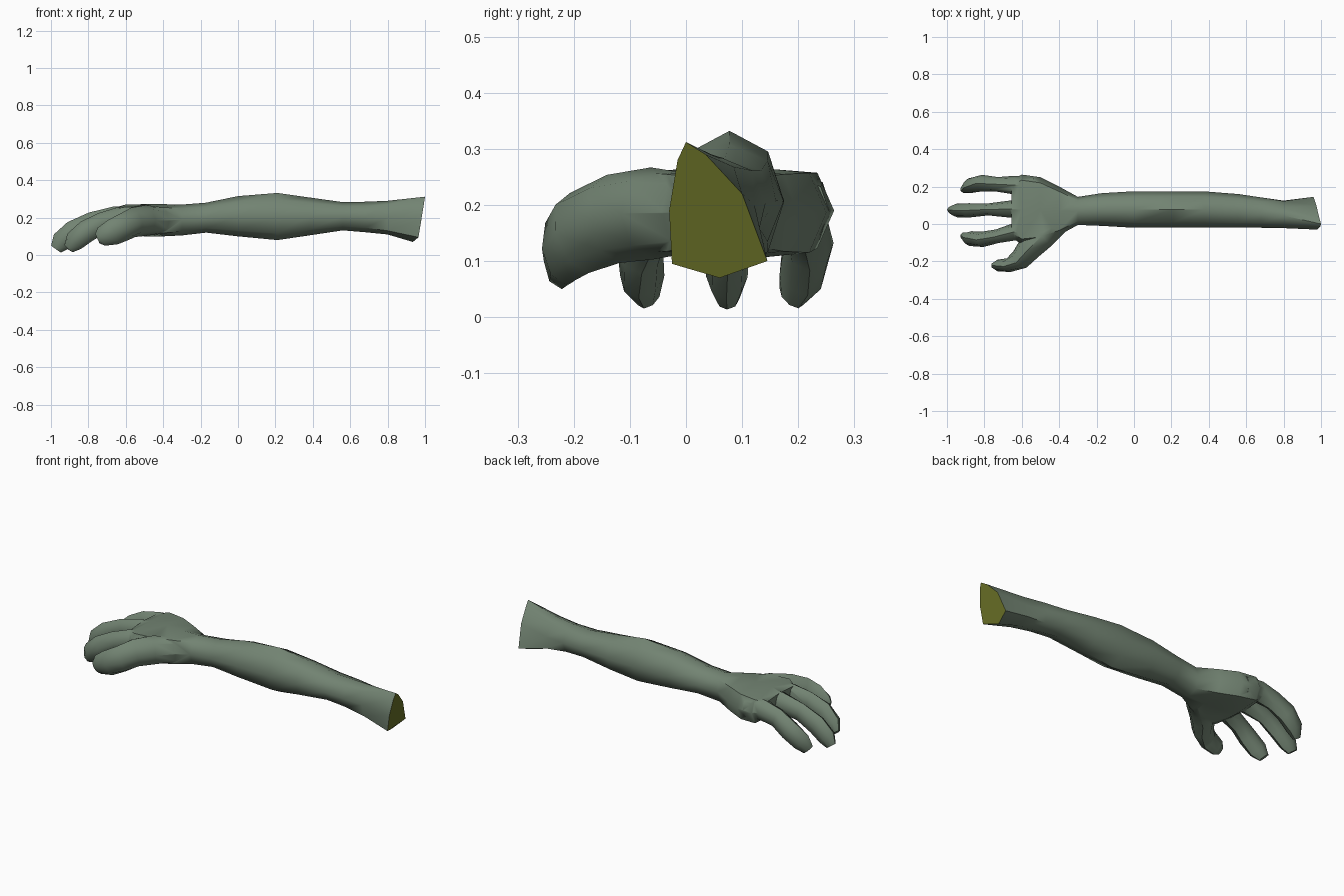
import bpy, bmesh, math
from mathutils import Vector

if "Cube" in bpy.data.objects:
    bpy.data.objects.remove(bpy.data.objects["Cube"])

SIDES = 8


def material(name, rgb):
    m = bpy.data.materials.new(name)
    m.diffuse_color = (*rgb, 1)
    m.use_nodes = True
    m.node_tree.nodes["Principled BSDF"].inputs["Base Color"].default_value = m.diffuse_color
    return m


skin = material("skin", (0.17, 0.23, 0.17))
cut = material("cut_end", (0.14, 0.16, 0.02))


def loft(name, rings, cap_index=0):
    """Skin a list of closed rings; the last cap can use its own material."""
    bm = bmesh.new()
    vs = [[bm.verts.new(p) for p in r] for r in rings]
    for a, b in zip(vs, vs[1:]):
        for i in range(SIDES):
            j = (i + 1) % SIDES
            bm.faces.new((a[i], a[j], b[j], b[i]))
    bm.faces.new(vs[0])
    bm.faces.new(vs[-1]).material_index = cap_index
    bmesh.ops.recalc_face_normals(bm, faces=bm.faces)
    me = bpy.data.meshes.new(name)
    bm.to_mesh(me)
    bm.free()
    me.materials.append(skin)
    me.materials.append(cut)
    ob = bpy.data.objects.new(name, me)
    bpy.context.collection.objects.link(ob)
    return ob


def spow(v, p):
    return math.copysign(abs(v) ** p, v) if abs(v) > 1e-6 else 0.0


def section(x, y0, y1, z0, z1, p=1.0):
    """Upright oval ring fitted to a y and z range; lower p is boxier."""
    out = []
    for i in range(SIDES):
        a = 2 * math.pi * i / SIDES
        out.append((x, (y0 + y1) / 2 + (y1 - y0) / 2 * spow(math.sin(a), p),
                    (z0 + z1) / 2 + (z1 - z0) / 2 * spow(math.cos(a), p)))
    return out


def digit(name, path):
    """Tube along a path of (x, y, z, half width, half height)."""
    pts = [Vector(p[:3]) for p in path]
    rings = []
    for i, p in enumerate(path):
        t = (pts[min(i + 1, len(pts) - 1)] - pts[max(i - 1, 0)]).normalized()
        side = t.cross(Vector((0, 0, 1))).normalized()
        up = side.cross(t)
        rings.append([pts[i] + side * p[3] * math.sin(2 * math.pi * k / SIDES)
                      + up * p[4] * math.cos(2 * math.pi * k / SIDES)
                      for k in range(SIDES)])
    return loft(name, rings)


# Palm, wrist and forearm, ending in a slanted cut
end = [(1.0, 0, .312), (.99, .035, .29), (.975, .10, .22), (.96, .145, .10),
       (.935, .06, .07), (.965, -.025, .095), (.98, -.03, .19), (.995, -.015, .28)]
near_end = [(.80, .045, .29), (.80, .085, .268), (.80, .122, .20), (.80, .125, .135),
            (.80, .06, .11), (.80, -.005, .13), (.80, -.022, .20), (.80, -.005, .27)]
arm = loft("arm", [
    section(-.655, -.07, .235, .15, .255, .5),
    section(-.60, -.11, .264, .11, .27, .5),
    section(-.50, -.10, .25, .10, .272, .55),
    section(-.40, -.06, .20, .10, .272, .65),
    section(-.30, -.005, .145, .105, .27, .85),
    section(-.17, -.01, .165, .12, .28),
    section(0, -.02, .175, .10, .315),
    section(.21, -.02, .175, .08, .332),
    section(.38, -.02, .174, .105, .308),
    section(.56, -.02, .16, .132, .283),
    section(.68, -.02, .142, .122, .285),
    near_end, end], cap_index=1)

# Three fingers and a thumb
digits = [
    digit("outer_finger", [
        (-.54, .205, .19, .05, .06), (-.64, .208, .198, .05, .06),
        (-.73, .212, .178, .039, .058), (-.81, .219, .132, .044, .06),
        (-.875, .205, .078, .040, .055), (-.905, .188, .036, .02, .032)]),
    digit("middle_finger", [
        (-.54, .075, .19, .05, .06), (-.66, .08, .20, .046, .06),
        (-.78, .078, .175, .032, .055), (-.88, .073, .125, .038, .06),
        (-.945, .073, .072, .037, .055), (-.973, .075, .032, .02, .032)]),
    digit("inner_finger", [
        (-.54, -.035, .19, .05, .06), (-.64, -.042, .195, .046, .06),
        (-.73, -.065, .17, .037, .057), (-.81, -.082, .127, .041, .06),
        (-.875, -.078, .074, .040, .055), (-.905, -.066, .036, .02, .032)]),
    digit("thumb", [
        (-.40, .01, .185, .06, .07), (-.49, -.06, .185, .075, .082),
        (-.56, -.13, .175, .067, .08), (-.61, -.19, .15, .056, .076),
        (-.67, -.22, .122, .038, .07), (-.73, -.222, .098, .031, .052),
        (-.752, -.222, .088, .015, .028)]),
]

# Fuse the digits into the arm
bpy.context.view_layer.objects.active = arm
for d in digits:
    m = arm.modifiers.new("fuse", "BOOLEAN")
    m.operation = "UNION"
    m.solver = "EXACT"
    m.object = d
    bpy.ops.object.modifier_apply(modifier=m.name)
    bpy.data.objects.remove(d)

arm.name = "arm_with_hand"
bpy.ops.object.select_all(action="DESELECT")
arm.select_set(True)
bpy.ops.object.shade_smooth_by_angle(angle=math.radians(50))
